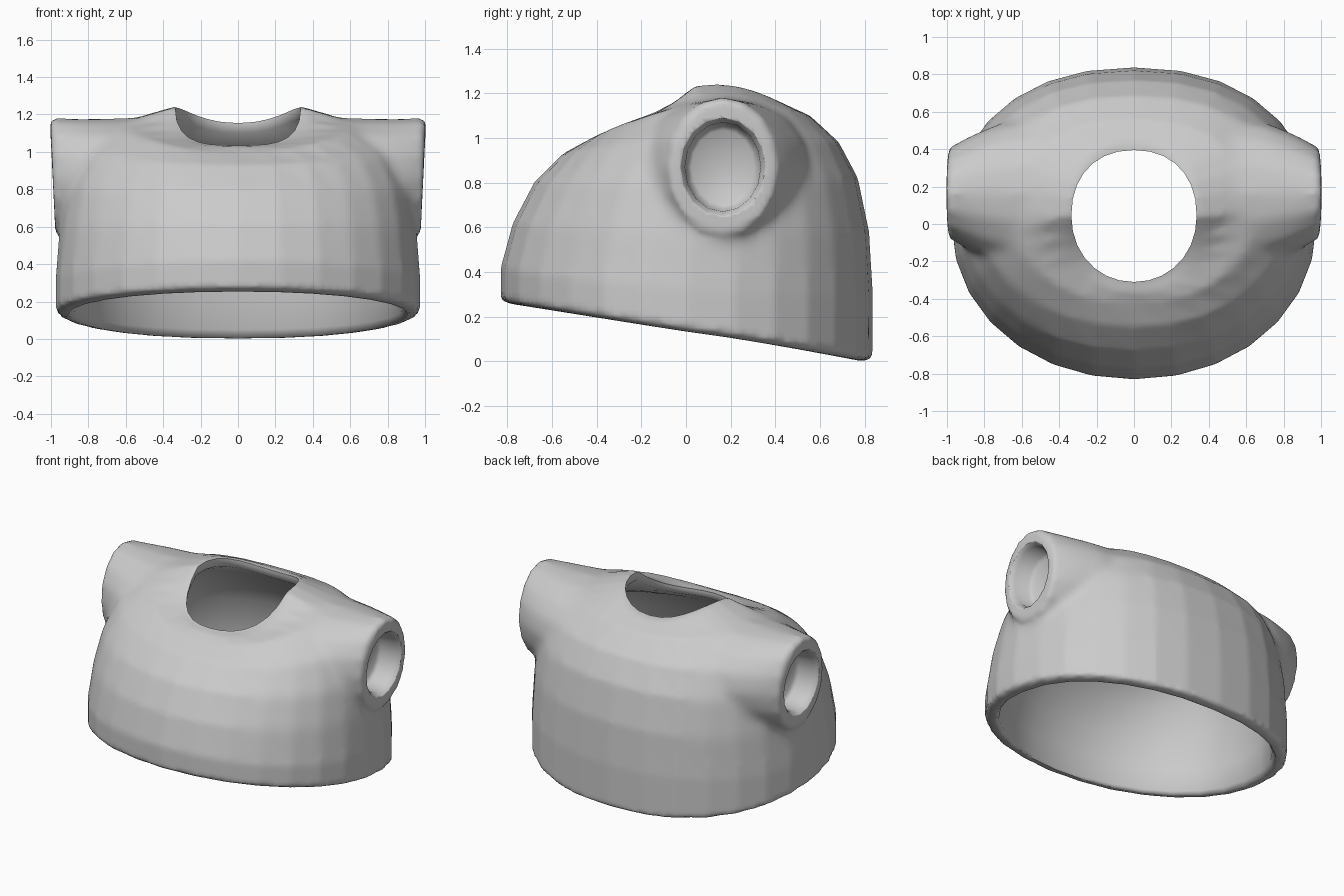
import bpy, bmesh
from math import sin, cos, pi, radians

if "Cube" in bpy.data.objects:
    bpy.data.objects.remove(bpy.data.objects["Cube"])

N_BODY, N_SLEEVE = 28, 16


def loft(name, rings):
    """Closed solid through a list of point rings, each end closed by a fan."""
    bm = bmesh.new()
    loops = [[bm.verts.new(p) for p in ring] for ring in rings]
    n = len(loops[0])
    for a, b in zip(loops, loops[1:]):
        for i in range(n):
            j = (i + 1) % n
            bm.faces.new((a[i], a[j], b[j], b[i]))
    for end in (loops[0], loops[-1]):
        centre = bm.verts.new([sum(v.co[k] for v in end) / n for k in range(3)])
        for i in range(n):
            bm.faces.new((end[i], end[(i + 1) % n], centre))
    bmesh.ops.recalc_face_normals(bm, faces=bm.faces)
    mesh = bpy.data.meshes.new(name)
    bm.to_mesh(mesh)
    bm.free()
    obj = bpy.data.objects.new(name, mesh)
    bpy.context.collection.objects.link(obj)
    return obj


def body_ring(front_y, front_z, side_x, side_z, back_y, back_z):
    """Oval ring through given front, side and back points."""
    cy = (front_y + back_y) / 2
    ry = (back_y - front_y) / 2
    pts = []
    for i in range(N_BODY):
        s, c = sin(2 * pi * i / N_BODY), cos(2 * pi * i / N_BODY)
        p = 0.9 if c > 0 else 0.97
        x = side_x * abs(s) ** p * (1 if s > 0 else -1)
        y = cy + ry * abs(c) ** p * (1 if c > 0 else -1)
        z = side_z + (back_z - front_z) / 2 * c + ((back_z + front_z) / 2 - side_z) * c * c
        if side_x < 0.6 and c < 0:  # flatter front of the neckline
            z = side_z + (front_z - side_z) * (1 - (1 + c) ** 1.6)
        pts.append((x, y, z))
    return pts


def sleeve_ring(x, ry, rz, cz, side):
    return [(side * (x + 0.012 * sin(2 * pi * i / N_SLEEVE)),
             0.165 + ry * cos(2 * pi * i / N_SLEEVE),
             cz + rz * sin(2 * pi * i / N_SLEEVE)) for i in range(N_SLEEVE)]


def apply_mod(obj, kind, **settings):
    mod = obj.modifiers.new(kind.lower(), kind)
    for key, value in settings.items():
        setattr(mod, key, value)
    bpy.context.view_layer.objects.active = obj
    bpy.ops.object.modifier_apply(modifier=mod.name)


def boolean(target, other, operation):
    apply_mod(target, 'BOOLEAN', operation=operation, solver='EXACT', object=other)
    bpy.data.objects.remove(other, do_unlink=True)


# Torso outside: slanted hem up to the neck opening
torso = loft("torso_shell", [body_ring(*r) for r in (
    (-.79, .258, .935, .133, .79, .0),
    (-.83, .275, .975, .15, .835, .01),
    (-.83, .42, .975, .32, .837, .30),
    (-.775, .62, .955, .58, .82, .58),
    (-.68, .80, .92, .80, .77, .82),
    (-.55, .93, .84, 1.00, .685, .98),
    (-.43, .995, .65, 1.15, .555, 1.10),
    (-.36, 1.03, .385, 1.225, .44, 1.15),
    (-.325, 1.03, .35, 1.235, .41, 1.155))])

# Short sleeves flaring into the shoulders
for side in (-1, 1):
    sleeve = loft("sleeve", [sleeve_ring(*r, side) for r in (
        (.45, .42, .315, .87),
        (.70, .38, .315, .865),
        (.84, .325, .315, .865),
        (.93, .28, .317, .865),
        (.965, .255, .317, .865),
        (.989, .24, .30, .865),
        (.991, .20, .24, .867))])
    boolean(torso, sleeve, 'UNION')

# Blend the sleeve joins into the body
apply_mod(torso, 'REMESH', mode='VOXEL', voxel_size=0.02)
group = torso.vertex_groups.new(name="blend")
group.add([v.index for v in torso.data.vertices
           if 0.48 < abs(v.co.x) < 0.955 and v.co.z > 0.4], 1.0, 'REPLACE')
apply_mod(torso, 'SMOOTH', factor=0.5, iterations=25, vertex_group="blend")
apply_mod(torso, 'SMOOTH', factor=0.5, iterations=2)

# Blind round openings in the sleeve ends
for side in (-1, 1):
    recess = loft("recess", [sleeve_ring(*r, side) for r in (
        (1.05, .24, .27, .87),
        (.99, .19, .22, .87),
        (.96, .17, .20, .87),
        (.86, .162, .19, .87),
        (.84, .14, .165, .87))])
    boolean(torso, recess, 'DIFFERENCE')

# Hollow inside, open at hem and neck
cavity = loft("cavity", [body_ring(*r) for r in (
    (-.77, -.2, .91, -.2, .77, -.2),
    (-.77, .24, .91, .13, .77, .0),
    (-.75, .27, .885, .16, .75, .05),
    (-.74, .42, .875, .32, .745, .30),
    (-.69, .59, .85, .56, .73, .56),
    (-.60, .74, .785, .78, .685, .77),
    (-.48, .86, .69, .95, .60, .91),
    (-.39, .93, .53, 1.08, .48, 1.04),
    (-.32, .985, .345, 1.17, .405, 1.10),
    (-.31, 1.02, .335, 1.215, .395, 1.14),
    (-.31, 1.4, .335, 1.4, .395, 1.4))])
boolean(torso, cavity, 'DIFFERENCE')

# Soft shading
torso.select_set(True)
bpy.context.view_layer.objects.active = torso
bpy.ops.object.shade_smooth_by_angle(angle=radians(65))
